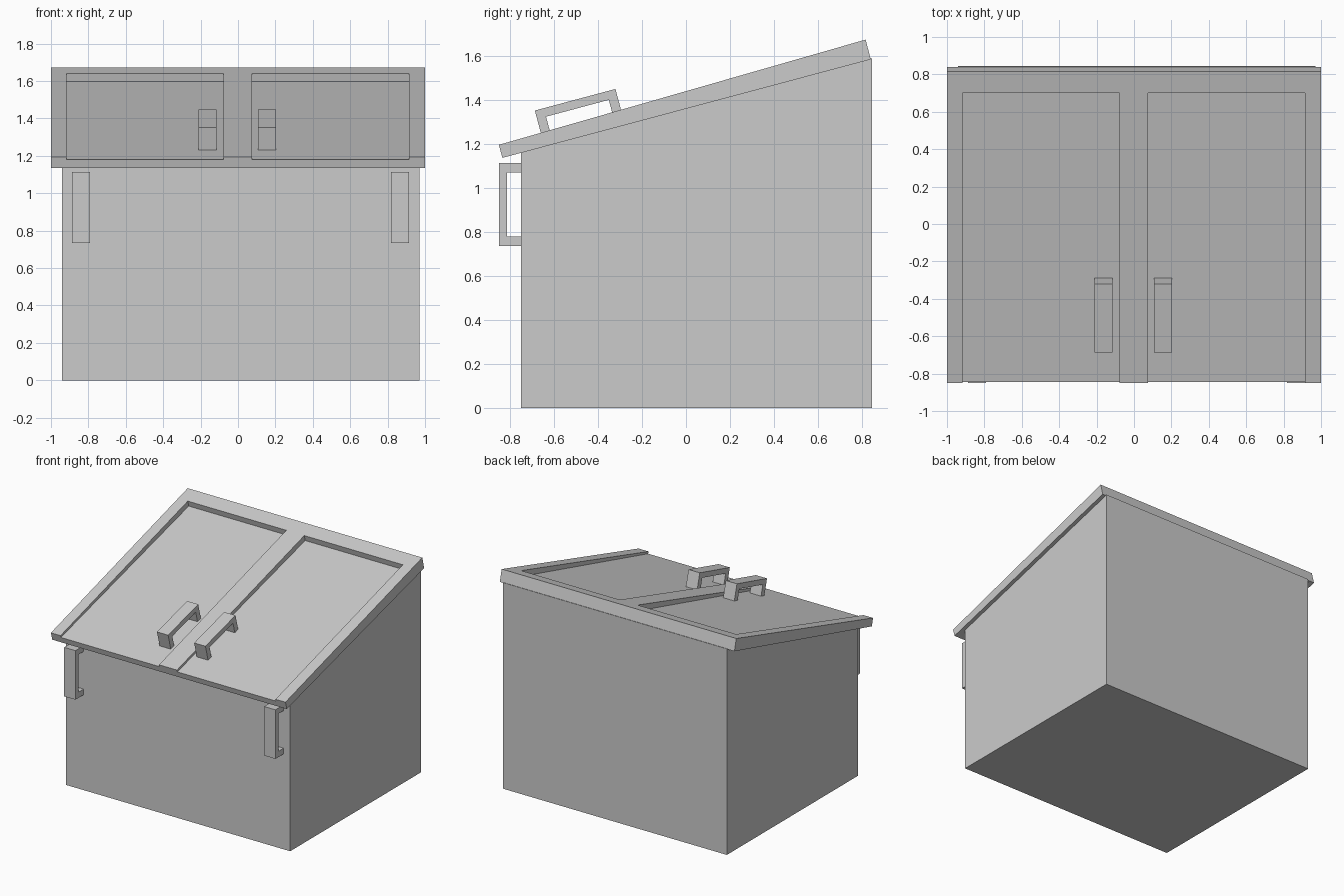
import bpy, bmesh
from math import sin, cos, radians

if "Cube" in bpy.data.objects:
    bpy.data.objects.remove(bpy.data.objects["Cube"])

SLOPE = radians(15)


def prism(name, profile, x0, x1):
    """Extrude a (y, z) profile along x from x0 to x1."""
    bm = bmesh.new()
    face = bm.faces.new([bm.verts.new((x0, y, z)) for y, z in profile])
    ext = bmesh.ops.extrude_face_region(bm, geom=[face])
    moved = [g for g in ext["geom"] if isinstance(g, bmesh.types.BMVert)]
    bmesh.ops.translate(bm, verts=moved, vec=(x1 - x0, 0, 0))
    bmesh.ops.recalc_face_normals(bm, faces=bm.faces)
    mesh = bpy.data.meshes.new(name)
    bm.to_mesh(mesh)
    bm.free()
    obj = bpy.data.objects.new(name, mesh)
    bpy.context.collection.objects.link(obj)
    return obj


def bracket(origin, angle, length, height, leg, bar):
    """U-shaped handle profile, feet on a line at the given angle."""
    pts = [(0, 0), (0, height), (length, height), (length, 0),
           (length - leg, 0), (length - leg, height - bar),
           (leg, height - bar), (leg, 0)]
    c, s = cos(angle), sin(angle)
    return [(origin[0] + u * c - v * s, origin[1] + u * s + v * c) for u, v in pts]


# Bin body with sloping top
prism("bin_body", [(-0.75, 0), (0.845, 0), (0.845, 1.588), (-0.75, 1.159)], -0.94, 0.97)

# Lid slab, thicker towards the back
lid = prism("lid", [(-0.834, 1.136), (0.839, 1.583), (0.816, 1.673), (-0.85, 1.195)], -1, 1)

# Two door recesses, open at the front edge
for side, x0, x1 in (("left", -0.918, -0.078), ("right", 0.075, 0.915)):
    cutter = prism(f"recess_cutter_{side}",
                   [(-1.0, 1.138), (0.711, 1.597), (0.684, 1.70), (-1.0, 1.70)], x0, x1)
    cutter.hide_render = True
    cutter.hide_viewport = True
    cut = lid.modifiers.new(f"recess_{side}", "BOOLEAN")
    cut.operation = "DIFFERENCE"
    cut.solver = "EXACT"
    cut.object = cutter

# Door handles standing on the recessed panels
door_profile = bracket((-0.654, 1.229), SLOPE, 0.379, 0.126, 0.042, 0.04)
for side, x0, x1 in (("left", -0.21, -0.115), ("right", 0.107, 0.203)):
    prism(f"door_handle_{side}", door_profile, x0, x1)

# Upright grab handles on the front wall
grab_profile = bracket((-0.75, 0.735), radians(90), 0.378, 0.10, 0.044, 0.037)
for side, x0, x1 in (("left", -0.887, -0.791), ("right", 0.818, 0.914)):
    prism(f"front_handle_{side}", grab_profile, x0, x1)
